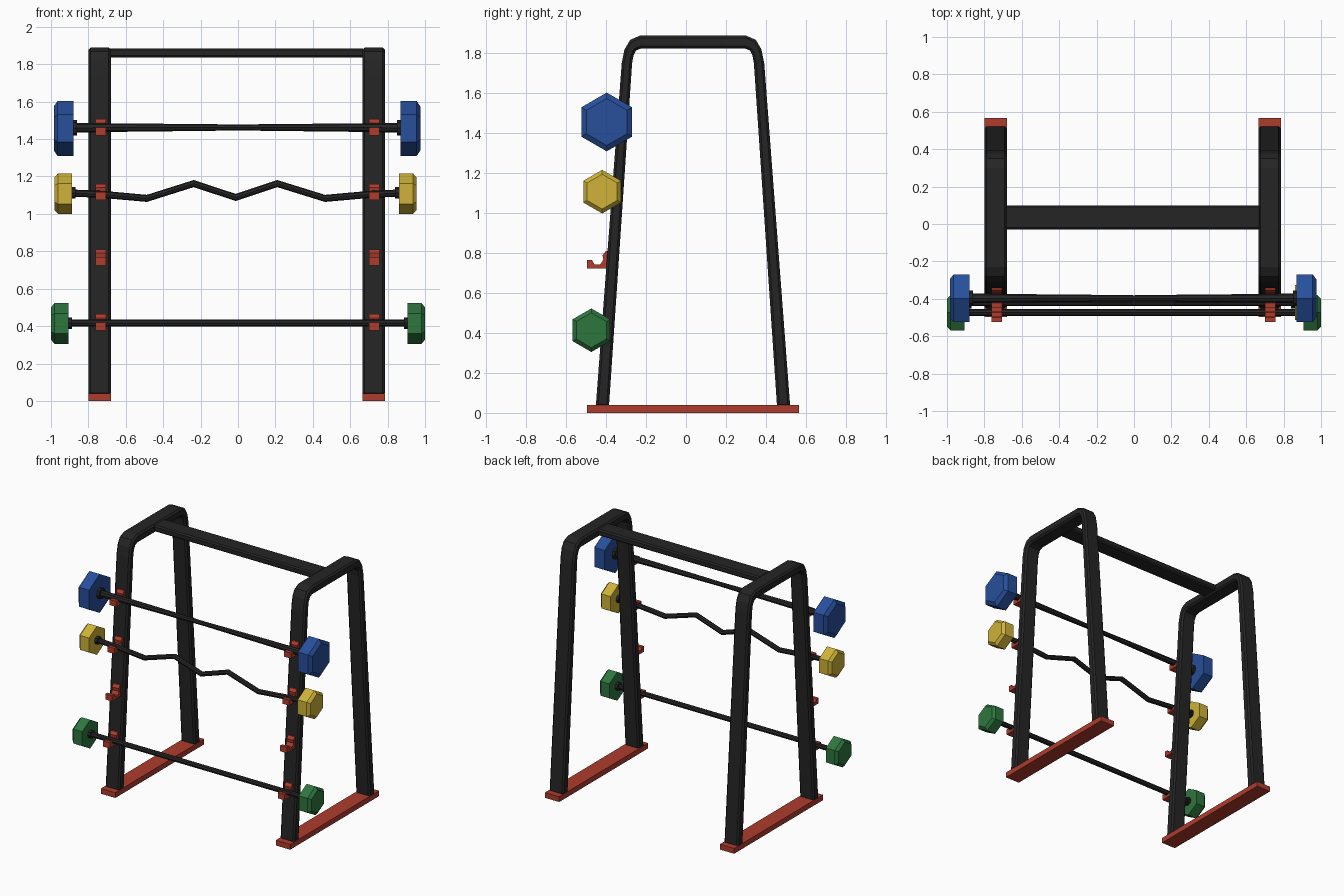
import bpy, bmesh, math
from mathutils import Vector

if "Cube" in bpy.data.objects:
    bpy.data.objects.remove(bpy.data.objects["Cube"])


def material(name, rgb):
    m = bpy.data.materials.new(name)
    m.diffuse_color = (*rgb, 1)
    m.use_nodes = True
    m.node_tree.nodes["Principled BSDF"].inputs["Base Color"].default_value = m.diffuse_color
    return m


BLACK = material("black", (0.018, 0.018, 0.018))
RED = material("red", (0.42, 0.045, 0.026))
BLUE = material("blue", (0.020, 0.078, 0.33))
YELLOW = material("yellow", (0.62, 0.45, 0.04))
GREEN = material("green", (0.027, 0.18, 0.048))


def finish(name, bm, mat, bevel=0):
    bmesh.ops.recalc_face_normals(bm, faces=bm.faces)
    me = bpy.data.meshes.new(name)
    bm.to_mesh(me)
    bm.free()
    ob = bpy.data.objects.new(name, me)
    bpy.context.collection.objects.link(ob)
    me.materials.append(mat)
    if bevel:
        mod = ob.modifiers.new("bevel", 'BEVEL')
        mod.width, mod.segments = bevel, 1
        mod.limit_method, mod.angle_limit = 'ANGLE', math.radians(60)
    return ob


def extrude_x(name, profile, x, width, mat, bevel=0):
    """Side profile of (y, z) points extruded along x, centred on x."""
    bm = bmesh.new()
    f = bm.faces.new([bm.verts.new((x - width / 2, y, z)) for y, z in profile])
    new = bmesh.ops.extrude_face_region(bm, geom=[f])["geom"]
    bmesh.ops.translate(bm, vec=(width, 0, 0),
                        verts=[v for v in new if isinstance(v, bmesh.types.BMVert)])
    return finish(name, bm, mat, bevel)


def box_profile(y0, y1, z0, z1):
    return [(y0, z0), (y1, z0), (y1, z1), (y0, z1)]


def lathe_x(name, stations, y, sides, mat):
    """Rings of (x, z, radius) joined along x, with one corner pointing up."""
    bm = bmesh.new()
    rings = []
    for x, z, r in stations:
        rings.append([bm.verts.new((x, y + r * math.sin(math.tau * i / sides),
                                    z + r * math.cos(math.tau * i / sides)))
                      for i in range(sides)])
    for a, b in zip(rings, rings[1:]):
        for i in range(sides):
            j = (i + 1) % sides
            bm.faces.new((a[i], a[j], b[j], b[i]))
    bm.faces.new(rings[0])
    bm.faces.new(rings[-1])
    return finish(name, bm, mat)


# Arched side frames on red feet
MID = 0.035
outer = [(-0.452, 0.03), (-0.322, 1.75), (-0.308, 1.82), (-0.28, 1.868), (-0.23, 1.89)]
inner = [(-0.386, 0.03), (-0.27, 1.75), (-0.263, 1.79), (-0.25, 1.815), (-0.225, 1.825)]


def flip(points):
    return [(2 * MID - y, z) for y, z in reversed(points)]


arch = outer + flip(outer) + [(2 * MID - y, z) for y, z in inner] + inner[::-1]
for side, x in (("left", -0.74), ("right", 0.725)):
    extrude_x(side + "_frame", arch, x, 0.12, BLACK, 0.012)
    extrude_x(side + "_foot", box_profile(-0.497, 0.567, 0, 0.04), x, 0.12, RED)

# Top cross bar
extrude_x("cross_bar", box_profile(-0.03, 0.10, 1.837, 1.885), -0.0075, 1.37, BLACK, 0.01)

# Cradle hooks, following the slope of the front legs
hook = [(-0.05, -0.037), (0.062, -0.037), (0.055, 0.05), (0.044, 0.05), (0.028, 0.03),
        (0.032, 0.006), (0.016, -0.016), (-0.012, -0.016), (-0.026, 0.006), (-0.05, 0.006)]
for n, (y, z) in enumerate(((-0.474, 0.414), (-0.446, 0.76), (-0.42, 1.11), (-0.397, 1.457))):
    for side, x in (("left", -0.735), ("right", 0.728)):
        extrude_x(f"{side}_hook_{n + 1}", [(y + a, z + b) for a, b in hook], x, 0.056, RED)


# Barbells: bar, collars and hexagonal weights
def barbell(name, mat, y, z, r, left, right, path):
    lathe_x(name + "_bar", path, y, 8, BLACK)
    for side, (x_in, x_out) in (("left", left), ("right", right)):
        s = 1 if x_out > x_in else -1
        lathe_x(f"{name}_{side}_weight",
                [(x_in, z, r), (x_out - s * 0.02, z, r), (x_out, z, r * 0.8)], y, 6, mat)
        zb = path[0][1]
        lathe_x(f"{name}_{side}_collar",
                [(x_in + s * 0.01, zb, r * 0.28), (x_in - s * 0.02, zb, r * 0.28)], y, 8, BLACK)


barbell("blue_barbell", BLUE, -0.397, 1.457, 0.147, (-0.88, -0.985), (0.87, 0.975),
        [(-0.89, 1.46, 0.026), (-0.7, 1.461, 0.023), (-0.25, 1.462, 0.019), (0, 1.462, 0.016),
         (0.25, 1.462, 0.019), (0.7, 1.461, 0.023), (0.88, 1.46, 0.026)])
barbell("yellow_barbell", YELLOW, -0.42, 1.108, 0.109, (-0.888, -0.982), (0.86, 0.955),
        [(x, z, 0.019) for x, z in ((-0.9, 1.112), (-0.72, 1.104), (-0.487, 1.083),
                                    (-0.237, 1.162), (-0.012, 1.088), (0.21, 1.162),
                                    (0.465, 1.083), (0.70, 1.104), (0.87, 1.112))])
barbell("green_barbell", GREEN, -0.474, 0.414, 0.109, (-0.907, -1.0), (0.907, 1.0),
        [(-0.92, 0.416, 0.019), (0.92, 0.416, 0.019)])
